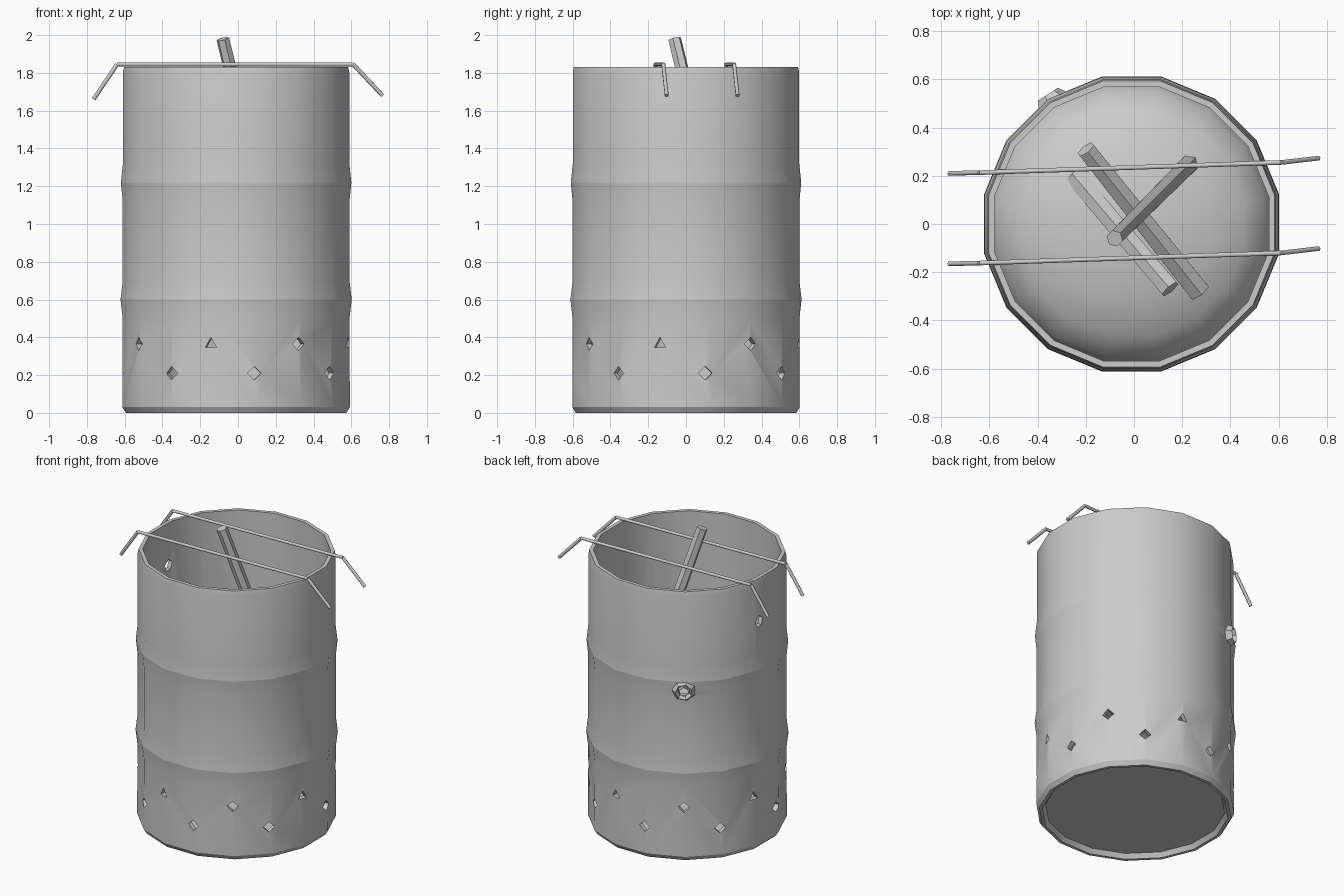
import bpy, bmesh, math, random
from mathutils import Vector, Matrix

if "Cube" in bpy.data.objects:
    bpy.data.objects.remove(bpy.data.objects["Cube"])

random.seed(4)
CX = -0.01          # drum axis
SIDES = 16


def finish(bm, name, angle=30):
    bmesh.ops.recalc_face_normals(bm, faces=bm.faces)
    me = bpy.data.meshes.new(name)
    bm.to_mesh(me)
    bm.free()
    ob = bpy.data.objects.new(name, me)
    bpy.context.collection.objects.link(ob)
    smooth(ob, angle)
    return ob


def smooth(ob, angle):
    bpy.ops.object.select_all(action='DESELECT')
    ob.select_set(True)
    bpy.context.view_layer.objects.active = ob
    bpy.ops.object.shade_smooth_by_angle(angle=math.radians(angle))


def lathe(profile, n):
    """Spin a (radius, z) profile round the drum axis; radius 0 makes a pole."""
    bm = bmesh.new()
    rings = []
    for r, z in profile:
        if r == 0:
            rings.append([bm.verts.new((CX, 0, z))] * n)
        else:
            rings.append([bm.verts.new((CX + r * math.cos(math.tau * (i + .5) / n),
                                        r * math.sin(math.tau * (i + .5) / n), z)) for i in range(n)])
    for a, b in zip(rings, rings[1:]):
        for i in range(n):
            j = (i + 1) % n
            bm.faces.new(dict.fromkeys((a[i], a[j], b[j], b[i])))
    return bm


def rod(bm, a, b, r1, r2, n):
    """Tapered prism from a to b."""
    a, b = Vector(a), Vector(b)
    m = Matrix.Translation((a + b) / 2) @ (b - a).to_track_quat('Z', 'Y').to_matrix().to_4x4()
    bmesh.ops.create_cone(bm, cap_ends=True, segments=n, radius1=r1, radius2=r2,
                          depth=(b - a).length, matrix=m)


def radial(deg, r, z):
    """Point at an angle measured from the front towards the right."""
    t = math.radians(deg)
    return Vector((CX + r * math.sin(t), -r * math.cos(t), z))


# Drum shell: chamfered foot, two rolled ridges, open top, recessed floor
profile = [(0, .035), (.555, .03), (.575, 0), (.595, 0), (.614, .03), (.612, .5),
           (.624, .60), (.612, .70), (.612, 1.12), (.622, 1.22), (.611, 1.32),
           (.611, 1.80), (.605, 1.83), (.58, 1.83), (.58, .06), (0, .06)]
drum = finish(lathe(profile, SIDES), "drum_shell")

# Punched vent holes and two larger shot holes
bm = bmesh.new()
for k in range(8):
    for base, z, n in ((-12, .365, 3 if k % 2 == 0 else 4), (10, .21, 4)):
        d = base + 45 * k
        rod(bm, radial(d, .5, z), radial(d + random.uniform(-2, 2), .7, z), .036, .036, n)
BIG = ((262, 1.54), (213, 1.16))
for d, z in BIG:
    rod(bm, radial(d, .5, z), radial(d, .7, z), .04, .04, 5)
cutter = finish(bm, "hole_cutter")
cutter.hide_render = True
mod = drum.modifiers.new("holes", 'BOOLEAN')
mod.operation = 'DIFFERENCE'
mod.solver = 'EXACT'
mod.object = cutter
bpy.context.view_layer.objects.active = drum
bpy.ops.object.modifier_apply(modifier="holes")
bpy.data.objects.remove(cutter)
smooth(drum, 30)
for e in drum.data.edges:          # crease the ridges
    zs = [drum.data.vertices[v].co.z for v in e.vertices]
    if any(all(abs(z - t) < .001 for z in zs) for t in (.60, 1.22)):
        e.use_edge_sharp = True

# Torn metal lip round the lower large hole
d, z = BIG[1]
out = radial(d, 1, 0) - Vector((CX, 0, 0))
side = out.cross(Vector((0, 0, 1)))
bm = bmesh.new()
rings = []
for r, rad in ((.075, .60), (.052, .64), (.038, .60)):
    rings.append([bm.verts.new(radial(d, rad, z) + side * r * math.cos(math.tau * i / 7)
                               + Vector((0, 0, r * math.sin(math.tau * i / 7)))) for i in range(7)])
for a, b in zip(rings, rings[1:]):
    for i in range(7):
        bm.faces.new((a[i], a[(i + 1) % 7], b[(i + 1) % 7], b[i]))
finish(bm, "torn_lip")

# Domed ash heap inside the drum
dome = [(.585 * math.cos(t), .55 + .24 * math.sin(t)) for t in
        (math.pi / 2 * k / 5 for k in range(5))] + [(0, .79)]
finish(lathe(dome, SIDES), "ash_heap", 60)

# Firewood sticks
for i, (a, b, r1, r2) in enumerate((
        ((.23, .25, .70), (-.08, -.06, 1.98), .042, .035),
        ((.27, -.28, .72), (-.20, .31, 1.02), .05, .042),
        ((-.25, .20, .72), (.15, -.27, .90), .045, .045))):
    bm = bmesh.new()
    rod(bm, a, b, r1, r2, 6)
    finish(bm, f"firewood_{i + 1}")

# Bent grill rods across the top
for name, y in (("grill_rod_front", -.14), ("grill_rod_back", .235)):
    pts = [(-.765, y - .025, 1.66), (-.64, y - .022, 1.845),
           (.61, y + .02, 1.845), (.765, y + .038, 1.68)]
    bm = bmesh.new()
    for a, b in zip(pts, pts[1:]):
        rod(bm, a, b, .011, .011, 6)
    finish(bm, name, 65)
